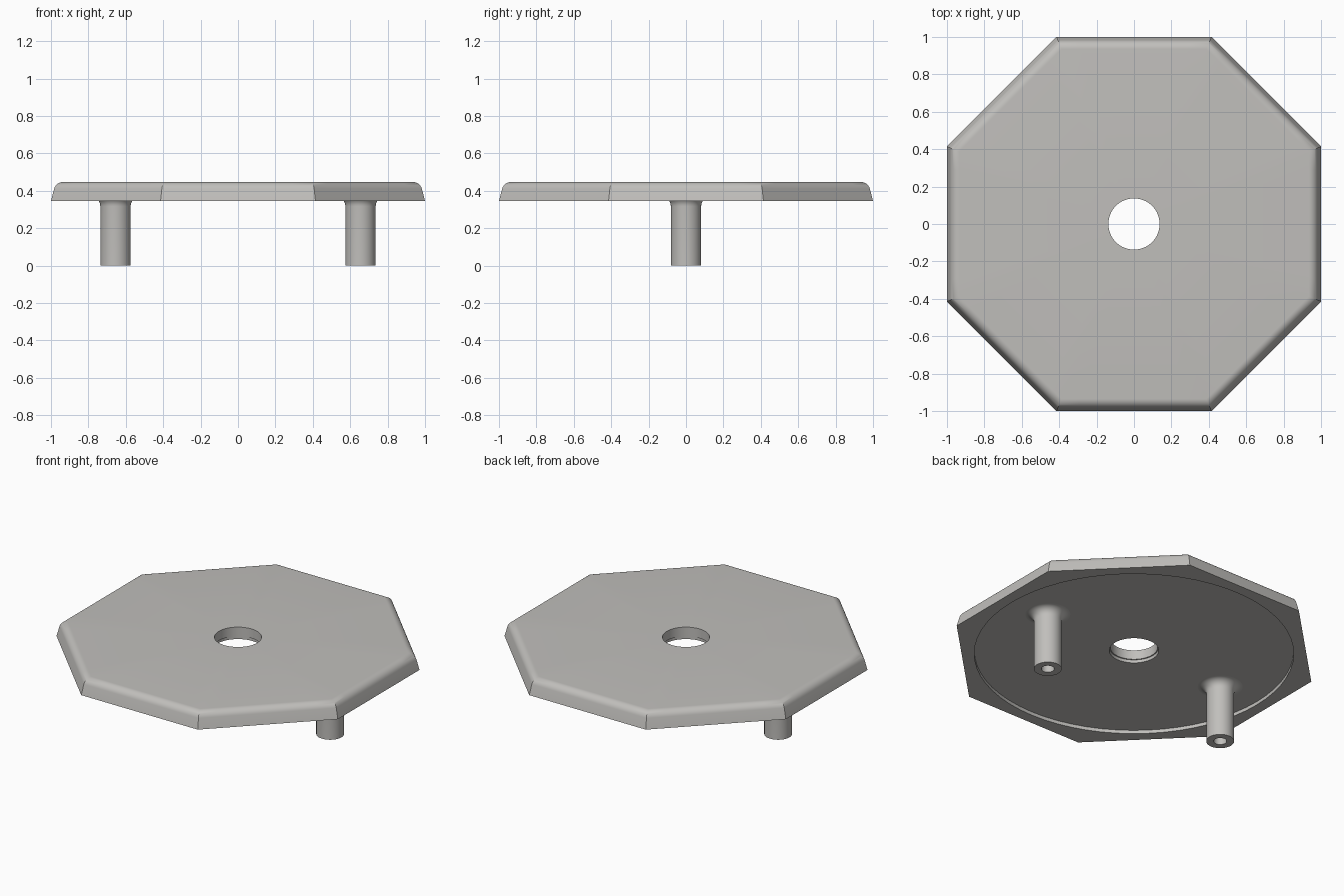
import bpy, bmesh, math

if "Cube" in bpy.data.objects:
    bpy.data.objects.remove(bpy.data.objects["Cube"])

SEG = 64
PLATE_BOTTOM, PLATE_TOP, RECESS_Z = 0.345, 0.447, 0.367

grey = bpy.data.materials.new("warm grey")
grey.diffuse_color = (0.53, 0.52, 0.50, 1)
grey.use_nodes = True
grey.node_tree.nodes["Principled BSDF"].inputs["Base Color"].default_value = grey.diffuse_color


def octagon(angle):
    """Radius factor that turns a circle into an octagon with flat sides on the axes."""
    step = math.pi / 4
    return 1 / math.cos((angle + step / 2) % step - step / 2)


def lathe(name, profile, x=0, closed=False):
    """Sweep (radius, z, is_octagon) points about a vertical axis; radius 0 is a pole."""
    bm = bmesh.new()
    rings = []
    for r, z, octa in profile:
        if r == 0:
            rings.append([bm.verts.new((x, 0, z))] * SEG)
            continue
        ring = []
        for i in range(SEG):
            a = math.tau * i / SEG
            k = r * (octagon(a) if octa else 1)
            ring.append(bm.verts.new((x + k * math.cos(a), k * math.sin(a), z)))
        rings.append(ring)
    pairs = list(zip(rings, rings[1:]))
    if closed:
        pairs.append((rings[-1], rings[0]))
    for low, high in pairs:
        for i in range(SEG):
            j = (i + 1) % SEG
            corners = dict.fromkeys((low[i], low[j], high[j], high[i]))
            bm.faces.new(list(corners))
    bmesh.ops.recalc_face_normals(bm, faces=bm.faces)
    mesh = bpy.data.meshes.new(name)
    bm.to_mesh(mesh)
    bm.free()
    mesh.materials.append(grey)
    obj = bpy.data.objects.new(name, mesh)
    bpy.context.collection.objects.link(obj)
    bpy.ops.object.select_all(action='DESELECT')
    obj.select_set(True)
    bpy.context.view_layer.objects.active = obj
    bpy.ops.object.shade_smooth_by_angle(angle=math.radians(25))
    return obj


def arc(cx, cz, r, start, end, steps, octa):
    """Rounded part of a profile, angles in degrees."""
    pts = []
    for i in range(steps + 1):
        a = math.radians(start + (end - start) * i / steps)
        pts.append((cx + r * math.cos(a), cz + r * math.sin(a), octa))
    return pts


# Octagonal plate: drafted sides, rounded top edge, round recess below, stepped centre hole
plate = [(0.93, RECESS_Z, False), (0.93, PLATE_BOTTOM, False), (1.0, PLATE_BOTTOM, True)]
plate += arc(0.935, PLATE_TOP - 0.05, 0.05, 15, 90, 8, True)
plate += [(0.137, PLATE_TOP, False), (0.137, RECESS_Z + 0.02, False),
          (0.144, RECESS_Z + 0.02, False), (0.144, RECESS_Z, False)]
lathe("octagonal_plate", plate, closed=True)

# Two legs: blind screw hole in the foot, flared fillet where they meet the plate
leg = [(0, 0.25, False), (0.038, 0.25, False), (0.038, 0, False), (0.081, 0, False)]
leg += arc(0.131, RECESS_Z - 0.05, 0.05, 180, 90, 8, False)
for side, x in (("left", -0.655), ("right", 0.655)):
    lathe(side + "_leg", leg, x)
